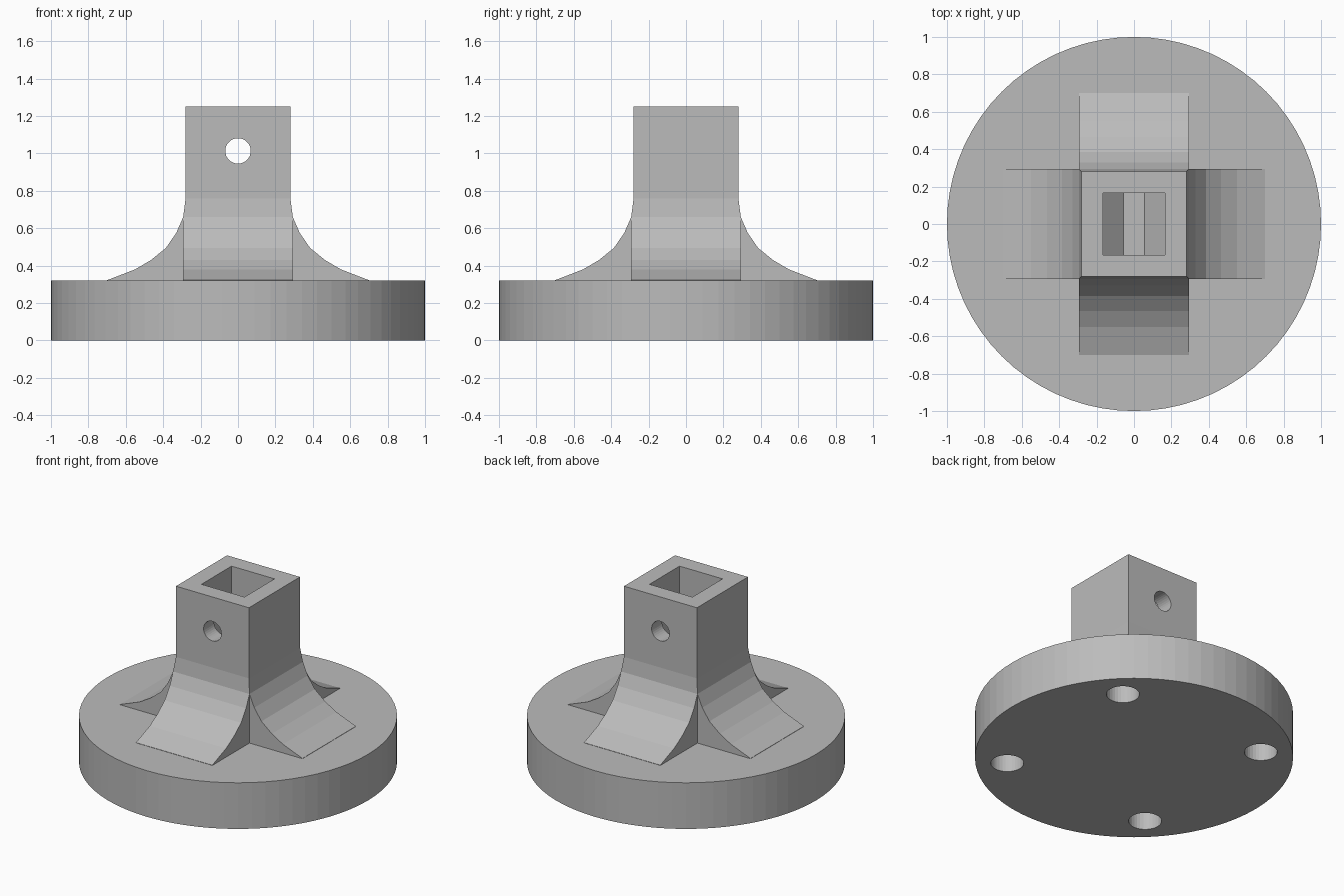
import bpy, bmesh, math
from mathutils import Matrix

if "Cube" in bpy.data.objects:
    bpy.data.objects.remove(bpy.data.objects["Cube"])

grey = bpy.data.materials.new("plain grey")
grey.diffuse_color = (0.5, 0.5, 0.5, 1)
grey.use_nodes = True
grey.node_tree.nodes["Principled BSDF"].inputs["Base Color"].default_value = grey.diffuse_color


def make_object(name, bm):
    bmesh.ops.recalc_face_normals(bm, faces=bm.faces)
    mesh = bpy.data.meshes.new(name)
    bm.to_mesh(mesh)
    bm.free()
    mesh.materials.append(grey)
    ob = bpy.data.objects.new(name, mesh)
    bpy.context.collection.objects.link(ob)
    return ob


def cylinder(name, r, depth, matrix, sides):
    bm = bmesh.new()
    bmesh.ops.create_cone(bm, cap_ends=True, segments=sides, radius1=r,
                          radius2=r, depth=depth, matrix=matrix)
    return make_object(name, bm)


def cut(ob, cutter):
    """Subtract the cutter, apply the result and remove the helper."""
    cutter.hide_render = True
    mod = ob.modifiers.new("cut", 'BOOLEAN')
    mod.operation = 'DIFFERENCE'
    mod.solver = 'EXACT'
    mod.object = cutter
    bpy.context.view_layer.objects.active = ob
    bpy.ops.object.modifier_apply(modifier=mod.name)
    bpy.data.objects.remove(cutter)


# Round base with four blind holes underneath
base = cylinder("round_base", 1.0, 0.32, Matrix.Translation((0, 0, 0.16)), 72)
for i in range(4):
    a = math.radians(45 + 90 * i)
    spot = Matrix.Translation((0.8 * math.cos(a), 0.8 * math.sin(a), 0.05))
    cut(base, cylinder("foot_hole", 0.104, 0.3, spot, 32))

# Square post flaring into four curved feet: plus-shaped rings, lofted upward
W = 0.293
levels = [(0.70, 0.30), (0.70, 0.322), (0.55, 0.38), (0.465, 0.43),
          (0.385, 0.495), (0.33, 0.575), (W, 0.66), (0.28, 0.76), (0.28, 1.25)]
bm = bmesh.new()
rings = []
for p, z in levels:
    w = min(p, W)
    ring = []
    for q in range(4):
        c, s = [(1, 0), (0, 1), (-1, 0), (0, -1)][q]
        for x, y in ((p, -w), (p, w), (w, w)):
            ring.append(bm.verts.new((c * x - s * y, s * x + c * y, z)))
    rings.append(ring)
for lo, hi in zip(rings, rings[1:]):
    for i in range(12):
        j = (i + 1) % 12
        bm.faces.new((lo[i], lo[j], hi[j], hi[i]))
bm.faces.new(rings[0][::-1])
bm.faces.new(rings[-1])
bmesh.ops.remove_doubles(bm, verts=bm.verts, dist=1e-5)
post = make_object("flared_post", bm)

# Square socket with a chamfered trough floor
bm = bmesh.new()
outline = [(-0.165, 1.4), (-0.165, 0.81), (-0.055, 0.70),
           (0.055, 0.70), (0.165, 0.81), (0.165, 1.4)]
face = bm.faces.new([bm.verts.new((x, -0.165, z)) for x, z in outline])
ext = bmesh.ops.extrude_face_region(bm, geom=[face])
bmesh.ops.translate(bm, vec=(0, 0.33, 0),
                    verts=[v for v in ext["geom"] if isinstance(v, bmesh.types.BMVert)])
cut(post, make_object("socket_cutter", bm))

# Pin hole from front to back
pin = Matrix.Translation((0, 0, 1.013)) @ Matrix.Rotation(math.pi / 2, 4, 'X')
cut(post, cylinder("pin_hole", 0.068, 1.0, pin, 32))
